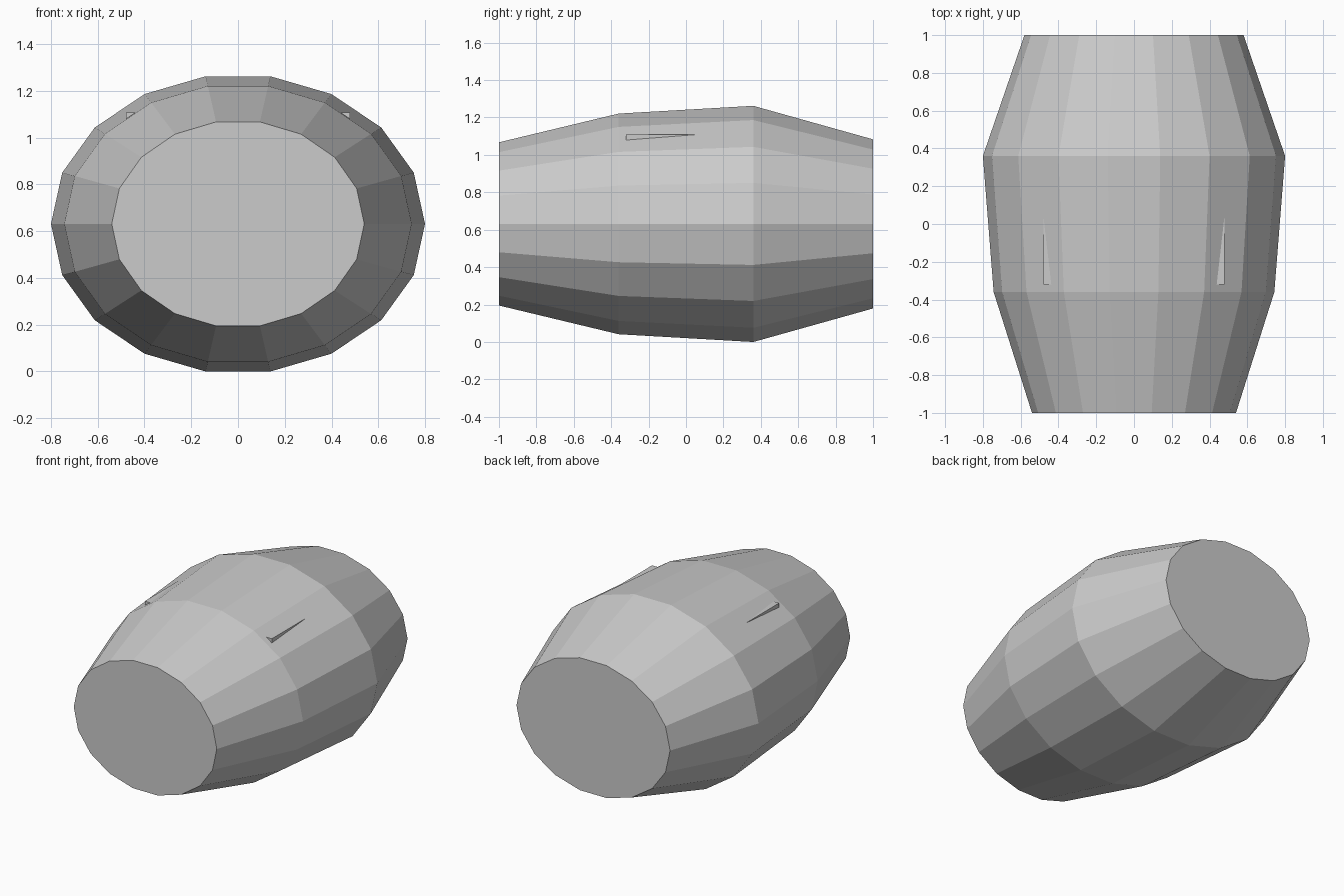
import bpy, bmesh
from math import cos, sin, tau

if "Cube" in bpy.data.objects:
    bpy.data.objects.remove(bpy.data.objects["Cube"])

SIDES, CENTRE_Z = 18, 0.631


def mesh_object(name, bm):
    bmesh.ops.recalc_face_normals(bm, faces=bm.faces)
    mesh = bpy.data.meshes.new(name)
    bm.to_mesh(mesh)
    bm.free()
    ob = bpy.data.objects.new(name, mesh)
    bpy.context.collection.objects.link(ob)
    return ob


# Barrel hull: elliptical rings (y, half width, half height) lofted and capped
rings = [(-1, 0.54, 0.443), (-0.36, 0.743, 0.599),
         (0.36, 0.80, 0.641), (1, 0.58, 0.459)]
bm = bmesh.new()
loops = [[bm.verts.new((rx * cos(tau * i / SIDES), y,
                        CENTRE_Z + rz * sin(tau * i / SIDES)))
          for i in range(SIDES)] for y, rx, rz in rings]
for a, b in zip(loops, loops[1:]):
    for i in range(SIDES):
        j = (i + 1) % SIDES
        bm.faces.new((a[i], a[j], b[j], b[i]))
bm.faces.new(loops[0])
bm.faces.new(loops[-1])
mesh_object("barrel_hull", bm)

# Inner block: only its upper front corners break through the hull
lo, hi = (-0.48, -0.32, 0.35), (0.48, 0.32, 1.108)
bm = bmesh.new()
bmesh.ops.create_cube(bm, size=1)
for v in bm.verts:
    v.co = [hi[k] if v.co[k] > 0 else lo[k] for k in range(3)]
mesh_object("inner_block", bm)
